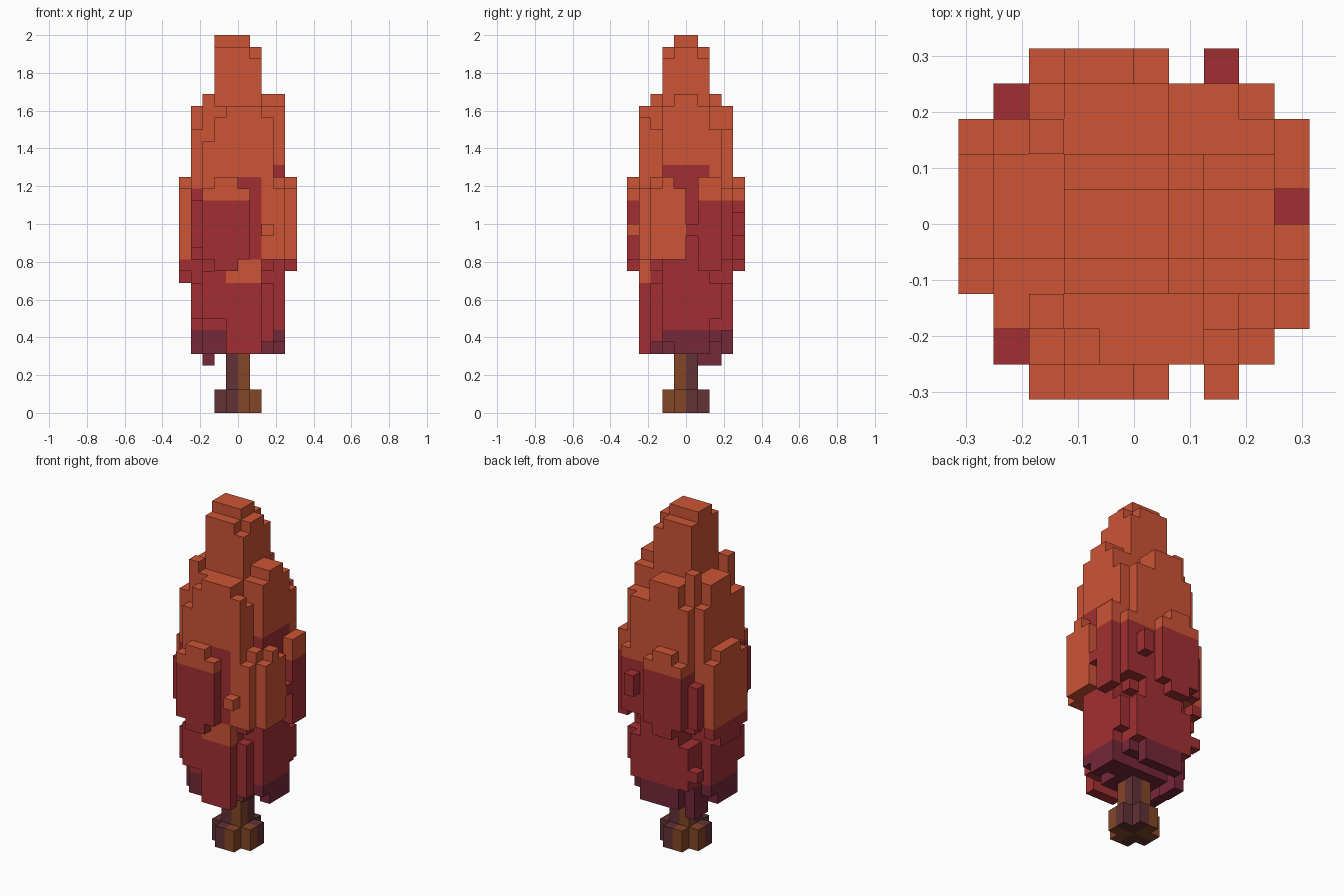
import bpy
import bmesh
from mathutils import Vector

if "Cube" in bpy.data.objects:
    bpy.data.objects.remove(bpy.data.objects["Cube"])

UNIT = 2 / 32  # edge of one block


def make_material(name, rgb):
    linear = [((c / 255 + 0.055) / 1.055) ** 2.4 for c in rgb] + [1]
    mat = bpy.data.materials.new(name)
    mat.use_nodes = True
    mat.diffuse_color = linear
    mat.node_tree.nodes["Principled BSDF"].inputs["Base Color"].default_value = linear
    return mat


ORANGE, RED, PURPLE, BROWN, DARK = range(5)
materials = [
    make_material("orange leaves", (205, 84, 54)),
    make_material("red leaves", (162, 47, 50)),
    make_material("purple leaves", (117, 40, 57)),
    make_material("brown bark", (131, 70, 38)),
    make_material("dark bark", (98, 50, 54)),
]

# Each part is a set of block boxes: x range, y range, z range
parts = {}
parts["trunk"] = [
    (-1, 1, -1, 1, 0, 6),
    (-2, 2, -1, 1, 0, 2),
    (-1, 1, -2, 2, 0, 2),
]
parts["lower_leaves"] = [
    (-3, 3, -3, 3, 6, 11), (-3, 3, -2, 2, 11, 12), (-2, 2, -3, 3, 11, 12),
    (-2, 2, -2, 2, 5, 6),
    (-4, -3, -2, 2, 6, 12), (-4, -3, -2, 1, 5, 6), (-4, -3, -3, -2, 8, 11),
    (3, 4, -2, 2, 6, 12), (3, 4, -1, 2, 5, 6), (3, 4, 2, 3, 8, 11),
    (-1, 2, -4, -3, 5, 11), (-3, 2, -4, -3, 8, 12),
    (-2, 2, 3, 4, 5, 12), (-3, 3, 3, 4, 7, 11),
    (-3, -1, -3, -2, 5, 6), (2, 3, 0, 2, 5, 6),
    (-3, -2, 1, 3, 4, 6), (-4, -3, 3, 4, 8, 9),
]
parts["middle_leaves"] = [
    (-4, 4, -3, 3, 13, 18), (-3, 3, -4, 4, 13, 18),
    (-4, 4, -2, 2, 12, 13), (-3, 3, -3, 3, 12, 13), (-2, 2, -4, 4, 12, 13),
    # front
    (-4, -3, -4, -3, 14, 18), (-3, 1, -5, -4, 13, 19), (-2, 0, -5, -4, 12, 20),
    (2, 4, -4, -3, 13, 19), (2, 3, -4, -3, 19, 20), (2, 3, -5, -4, 15, 16),
    # left
    (4, 5, -3, 0, 13, 19), (4, 5, -2, -1, 19, 20),
    (4, 5, 0, 1, 15, 16), (4, 5, 1, 3, 12, 20),
    # right
    (-5, -4, -2, 3, 12, 19), (-5, -4, -1, 2, 11, 20),
    # back
    (-3, 1, 4, 5, 13, 19), (-2, 0, 4, 5, 12, 20),
    (-4, -3, 3, 4, 13, 17), (3, 4, 3, 4, 13, 19), (2, 3, 4, 5, 15, 17),
]
parts["upper_leaves"] = [
    (-3, 3, -3, 3, 18, 24),
    (-2, 3, -4, -3, 18, 25), (-1, 2, -4, -3, 25, 26), (-3, -2, -4, -3, 18, 23),
    (3, 4, -2, 3, 18, 24), (3, 4, -3, -2, 18, 20),
    (2, 4, -2, 2, 24, 26), (2, 4, -1, 1, 26, 27),
    (-4, -3, -3, 3, 18, 24), (-4, -2, -1, 2, 24, 26),
    (-3, 3, 3, 4, 18, 24), (-2, 1, 2, 4, 24, 26),
    (-2, 2, -3, -2, 24, 26),
    # tall corner tufts
    (-3, -2, -3, -2, 24, 27), (-3, -2, 2, 3, 24, 27),
]
parts["crown"] = [
    (-2, 2, -2, 2, 24, 30),
    (-2, 1, -2, 2, 30, 31),
    (1, 2, -1, 1, 30, 31),
    (-2, 1, -1, 1, 31, 32),
]

# Claim every block once so that no hidden faces are made
owner = {}
for part, boxes in parts.items():
    for x0, x1, y0, y1, z0, z1 in boxes:
        for x in range(x0, x1):
            for y in range(y0, y1):
                for z in range(z0, z1):
                    owner.setdefault((x, y, z), part)


def colour(part, x, y, z):
    if part == "trunk":
        return BROWN if (x < 0) != (y < 0) else DARK
    if z < 7 and (y >= -2 or x < -1):
        return PURPLE
    # height at which leaves turn orange on each side
    turn = 18
    if x == 3 and -2 <= y < 2 and z >= 18:
        turn = 21
    elif x == -4 and y == -3:
        turn = 19
    elif x == -4 and y == 3:
        turn = 18
    elif x < -4 or (x >= 2 and y < 0) or (x < -3 and y >= 0):
        turn = 13
    elif y == -4 and -1 <= x < 2 and z < 13:
        turn = 11
    elif y == -4 and 0 <= x < 2:
        turn = 20
    return ORANGE if z >= turn else RED


def build(part):
    bm = bmesh.new()
    verts = {}

    def vert(p):
        key = tuple(p)
        if key not in verts:
            verts[key] = bm.verts.new(Vector(key) * UNIT)
        return verts[key]

    for cell in [c for c, o in owner.items() if o == part]:
        for axis in range(3):
            for side in (0, 1):
                near = list(cell)
                near[axis] += 2 * side - 1
                if tuple(near) in owner:
                    continue
                corners = []
                for a, b in ((0, 0), (1, 0), (1, 1), (0, 1)):
                    p = list(cell)
                    p[axis] += side
                    p[(axis + 1) % 3] += a
                    p[(axis + 2) % 3] += b
                    corners.append(vert(p))
                face = bm.faces.new(corners if side else corners[::-1])
                face.material_index = colour(part, *cell)
    # Merge flat runs of the same colour
    bmesh.ops.dissolve_limit(bm, angle_limit=0.01, verts=bm.verts, edges=bm.edges,
                             delimit={'MATERIAL'})
    mesh = bpy.data.meshes.new(part)
    bm.to_mesh(mesh)
    bm.free()
    for mat in materials:
        mesh.materials.append(mat)
    bpy.context.collection.objects.link(bpy.data.objects.new(part, mesh))


for name in parts:
    build(name)
